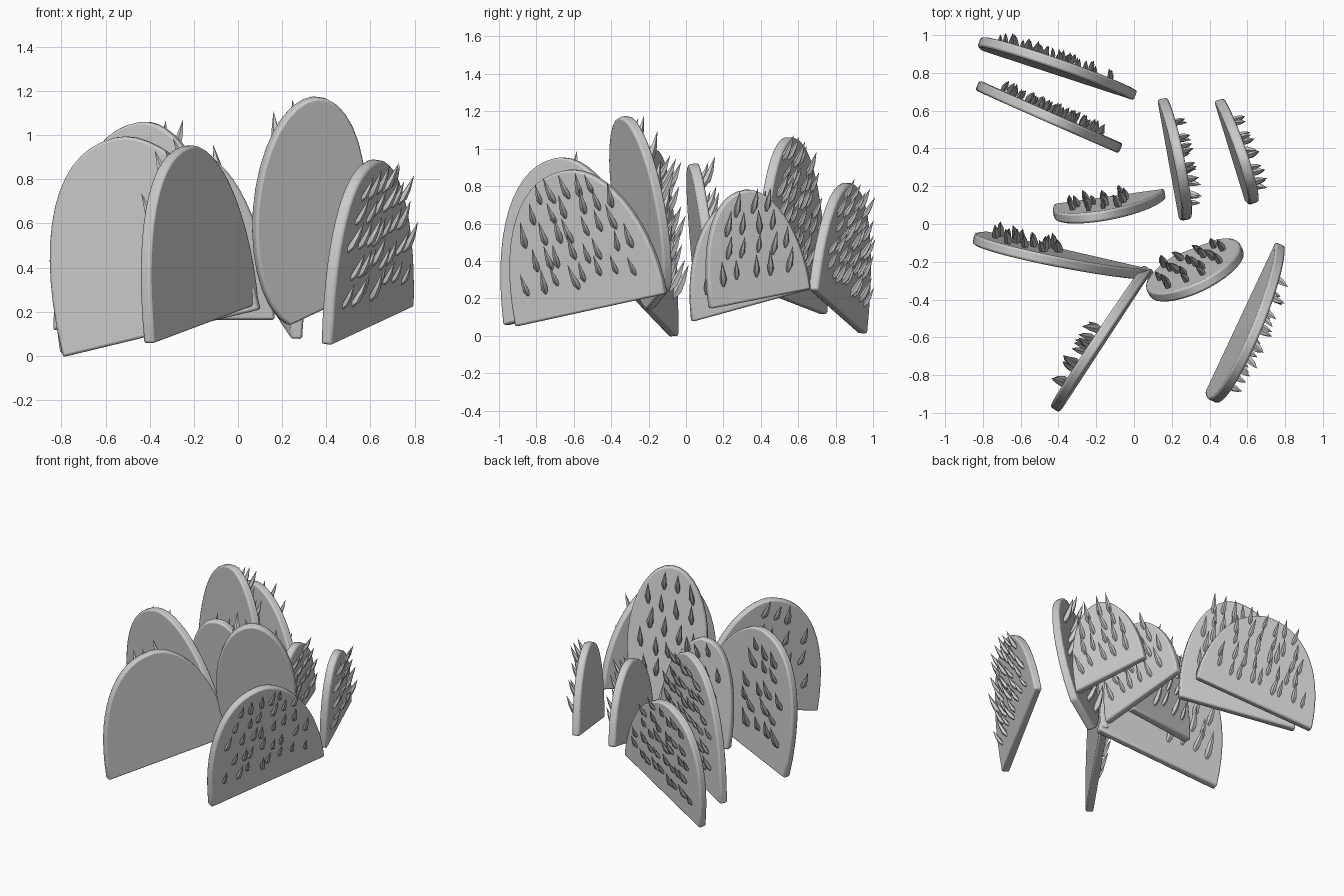
import bpy, bmesh, random
from math import sin, cos, pi, radians, sqrt
from mathutils import Vector

if "Cube" in bpy.data.objects:
    bpy.data.objects.remove(bpy.data.objects["Cube"])

random.seed(4)
THICK = 0.056

# name: base corner, other base corner, crown point, thorn side,
#       cut angle below the widest line, thorn size, how far along the plate thorns reach
PLATES = {
    "back_plate":         ((-.80, .945, .01), (.01, .68, .245), (-.50, .88, .81), -1, 0, .95, 1),
    "back_inner_plate":   ((-.83, .735, .115), (-.07, .40, .245), (-.44, .56, 1.06), -1, 0, .95, 1),
    "right_inner_plate":  ((.265, .03, .075), (.15, .665, .25), (.25, .29, .74), 1, 0, 1, 1),
    "right_outer_plate":  ((.615, .125, .145), (.45, .66, .25), (.59, .315, .78), 1, 0, 1, 1),
    "centre_plate":       ((-.42, .08, .165), (.165, .16, .165), (-.18, .04, .92), -1, 0, 1.1, .5),
    "left_plate":         ((-.79, -.065, -.005), (.10, -.27, .21), (-.55, -.17, .99), -1, 0, 1.25, .1),
    "front_left_plate":   ((-.405, -.965, .055), (.075, -.23, .235), (-.24, -.69, .95), -1, 0, 1.3, .3),
    "tall_plate":         ((.225, -.19, .14), (.46, -.10, .25), (.30, -.355, 1.16), -1, 62, 1.3, 1),
    "front_right_plate":  ((.40, -.905, .05), (.775, -.105, .225), (.61, -.645, .885), 1, 0, 1, 1),
}


def finish(bm, name):
    bmesh.ops.recalc_face_normals(bm, faces=bm.faces)
    mesh = bpy.data.meshes.new(name)
    bm.to_mesh(mesh)
    bm.free()
    ob = bpy.data.objects.new(name, mesh)
    bpy.context.collection.objects.link(ob)
    return ob


def smooth(ob, angle):
    bpy.ops.object.select_all(action='DESELECT')
    ob.select_set(True)
    bpy.context.view_layer.objects.active = ob
    bpy.ops.object.shade_smooth_by_angle(angle=radians(angle))


def rim_point(a, cut):
    # ellipse, fuller towards the first base corner unless the plate is a long oval
    c, s = cos(a), sin(a)
    if cut:
        return c, s
    if c < 0:
        return -abs(c) ** .87, max(s, 0) ** .88
    return abs(c) ** 1.1, max(s, 0)


def add_thorn(bm, base, out, up, side, size):
    # curved claw: slim root, fat belly, sharp tip
    path = [(-.012, -.025, .008), (.018, .012, .019), (.04, .055, .014)]
    rings = []
    for o, u, r in path:
        c = base + (out * o + up * u) * size
        axis = (out * .8 - up * .5).normalized()
        rings.append([bm.verts.new(c + (side * cos(k * 2 * pi / 5) + axis * sin(k * 2 * pi / 5)) * r * size)
                      for k in range(5)])
    tip = bm.verts.new(base + (out * .066 + up * .12) * size)
    bm.faces.new(rings[0])
    for a, b in zip(rings, rings[1:]):
        for k in range(5):
            bm.faces.new((a[k], a[(k + 1) % 5], b[(k + 1) % 5], b[k]))
    for k in range(5):
        bm.faces.new((rings[-1][k], rings[-1][(k + 1) % 5], tip))


for name, (p0, p1, top, sign, cut, size, limit) in PLATES.items():
    p0, p1, top = Vector(p0), Vector(p1), Vector(top)
    phi = radians(cut)
    mid = (p0 + p1) / 2
    half = (p1 - p0) / 2 / cos(phi)
    rise = (top - mid) / (1 + sin(phi))
    centre = mid + rise * sin(phi)
    normal = half.cross(rise).normalized()

    # rounded plate: elliptical outline with a straight base
    bm = bmesh.new()
    steps = 28
    rim = [rim_point(-phi + (pi + 2 * phi) * i / steps, cut) for i in range(steps + 1)]
    outline = [centre + half * u + rise * v for u, v in rim]
    front = [bm.verts.new(p + normal * THICK / 2) for p in outline]
    back = [bm.verts.new(p - normal * THICK / 2) for p in outline]
    bm.faces.new(front)
    bm.faces.new(back[::-1])
    n = len(outline)
    for i in range(n):
        bm.faces.new((front[i], back[i], back[(i + 1) % n], front[(i + 1) % n]))
    plate = finish(bm, name)
    bev = plate.modifiers.new("soft_rim", 'BEVEL')
    bev.width = 0.012
    bev.segments = 2
    bev.limit_method = 'ANGLE'
    bev.angle_limit = radians(40)
    smooth(plate, 35)

    # thorns in staggered rows on the outer face
    bm = bmesh.new()
    out = normal * sign
    side = half.normalized()
    up = (rise.normalized() * .6 + Vector((0, 0, .4))).normalized()
    low = -sin(phi)
    rows = max(4, round((top - mid).length * .62 / (.1 * size)))
    for r in range(rows):
        v = low + (1 - low) * (.22 + .62 * r / (rows - 1))
        reach = sqrt(max(0, 1 - v * v)) * .8
        cols = max(2, round(2 * reach * half.length / (.085 * size)))
        for c in range(cols):
            u = reach * (2 * (c + .5 + (.2 if r % 2 else -.2)) / cols - 1)
            if u > limit:
                continue
            spot = (centre + half * (u + random.uniform(-.05, .05))
                    + rise * (v + random.uniform(-.03, .03)) + out * THICK / 2)
            lean = (up + side * random.uniform(-.15, .15)).normalized()
            add_thorn(bm, spot, out, lean, side, size * random.uniform(.75, 1.05))
    smooth(finish(bm, name + "_thorns"), 40)
